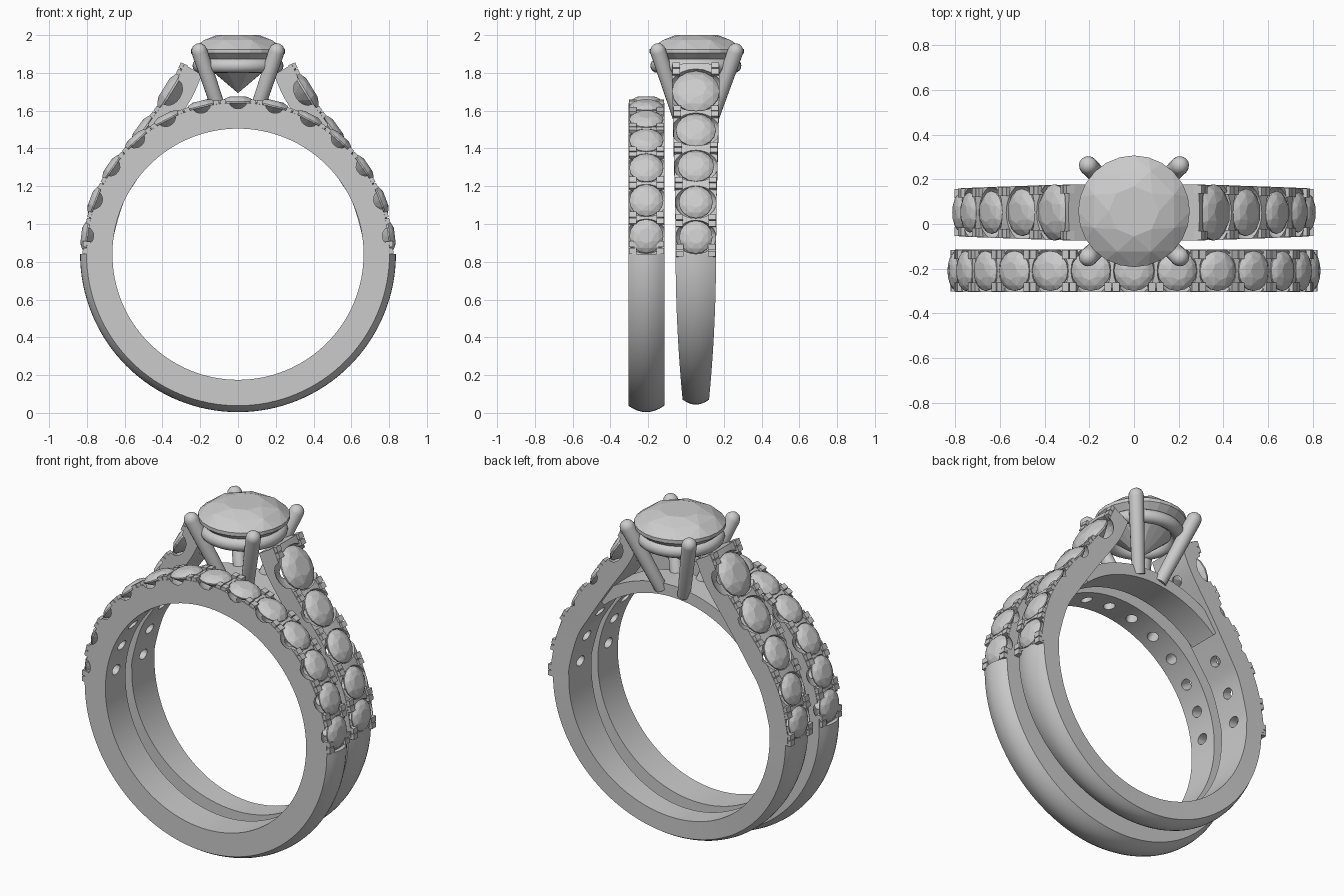
import bpy, bmesh, math
from mathutils import Matrix, Vector

cube = bpy.data.objects.get("Cube")
if cube:
    bpy.data.objects.remove(cube)

metal = bpy.data.materials.new("silver_grey")
metal.use_nodes = True
COLOUR = (0.6, 0.6, 0.6, 1)
metal.diffuse_color = COLOUR
metal.node_tree.nodes["Principled BSDF"].inputs["Base Color"].default_value = COLOUR

CZ = 0.84                 # height of the finger hole centre
BAND_Y, RING_Y = -0.21, 0.052
INNER = 0.665


def finish(name, bm, angle=35):
    bmesh.ops.recalc_face_normals(bm, faces=bm.faces)
    mesh = bpy.data.meshes.new(name)
    bm.to_mesh(mesh)
    bm.free()
    mesh.materials.append(metal)
    ob = bpy.data.objects.new(name, mesh)
    bpy.context.collection.objects.link(ob)
    bpy.ops.object.select_all(action='DESELECT')
    ob.select_set(True)
    bpy.context.view_layer.objects.active = ob
    if angle:
        bpy.ops.object.shade_smooth_by_angle(angle=math.radians(angle))
    return ob


def skin(bm, rings, cap=True):
    """Join equal closed loops of points into a tube."""
    loops = [[bm.verts.new(p) for p in ring] for ring in rings]
    n = len(loops[0])
    for a, b in zip(loops, loops[1:]):
        for i in range(n):
            j = (i + 1) % n
            bm.faces.new((a[i], a[j], b[j], b[i]))
    if cap:
        bm.faces.new(loops[0])
        bm.faces.new(loops[-1])


def section(inner, outer, half, dome, y):
    """Band cross-section with flat sides and a gently domed outside."""
    up = (outer - inner).normalized()
    pts = [(inner.x, y - half, inner.z), (inner.x, y + half, inner.z)]
    for k in range(9):
        t = 1 - k / 4
        p = outer + up * dome * (1 - t * t)
        pts.append((p.x, y + half * t, p.z))
    return pts


def polar(r, deg):
    a = math.radians(deg)
    return Vector((r * math.cos(a), 0, CZ + r * math.sin(a)))


def arc_band(name, start, end, inner, outer, half, dome, y):
    bm = bmesh.new()
    angles = [start + (end - start) * i / 64 for i in range(65)]
    skin(bm, [section(polar(inner, a), polar(outer, a), half(a), dome, y) for a in angles])
    return finish(name, bm)


def frame(p, normal, y):
    """Local z along the normal, local y across the band."""
    z = normal.normalized()
    yv = Vector((0, 1, 0))
    m = Matrix((yv.cross(z), yv, z)).transposed().to_4x4()
    m.translation = Vector((p.x, y, p.z))
    return m


def add_gem(bm, m, r, crown, pavilion, segs=16):
    """Brilliant-cut stone: table, crown facets, girdle, pavilion and culet."""
    part = bmesh.new()
    rings = ((0.45, crown, 8, 0), (0.78, crown * 0.68, 8, 0.5), (1, 0.04 * r, segs, 0),
             (1, -0.04 * r, segs, 0), (0.5, -pavilion * 0.55, 8, 0.5))
    for rr, h, n, off in rings:
        for i in range(n):
            a = (i + off) * math.tau / n
            part.verts.new((r * rr * math.cos(a), r * rr * math.sin(a), h))
    part.verts.new((0, 0, -pavilion))
    bmesh.ops.convex_hull(part, input=part.verts)
    bmesh.ops.transform(part, matrix=m, verts=part.verts)
    tmp = bpy.data.meshes.new("tmp")
    part.to_mesh(tmp)
    part.free()
    bm.from_mesh(tmp)
    bpy.data.meshes.remove(tmp)


def add_seat(bm, m, r):
    """Stone seat: bowl wider across the band, with a drill hole below."""
    prof = [(0.03, -0.3)]
    prof += [(r * math.cos(a), -0.75 * r * math.sin(a))
             for a in (math.radians(d) for d in (70, 56, 42, 28, 14, 0))]
    prof += [(r, 0.08)]
    prof.insert(1, (0.03, prof[1][1] - 0.01))
    skin(bm, [[m @ Vector((q * math.cos(i * math.tau / 24),
                           q * 1.2 * math.sin(i * math.tau / 24), h))
               for i in range(24)] for q, h in prof])


def carve(ob, seats):
    """Cut the seats out of a band and keep the plain mesh."""
    cutter = finish("seat_cutter", seats, 0)
    cutter.hide_render = True
    mod = ob.modifiers.new("seats", 'BOOLEAN')
    mod.object, mod.solver, mod.use_self = cutter, 'EXACT', True
    bpy.context.view_layer.update()
    mesh = bpy.data.meshes.new_from_object(
        ob.evaluated_get(bpy.context.evaluated_depsgraph_get()))
    ob.modifiers.clear()
    ob.data = mesh
    bpy.data.objects.remove(cutter)
    bpy.ops.object.select_all(action='DESELECT')
    ob.select_set(True)
    bpy.context.view_layer.objects.active = ob
    bpy.ops.object.shade_smooth_by_angle(angle=math.radians(35))


def add_claws(bm, m, half):
    """Pair of small setting blocks on the two edges between stones."""
    for s in (-1, 1):
        for t in (-0.018, 0.018):
            box = Matrix.Translation((t, s * (half - 0.022), 0)) @ Matrix.Diagonal((0.031, 0.04, 0.04, 1))
            bmesh.ops.create_cube(bm, size=1, matrix=m @ box)


# Straight band: domed lower half, stone-set upper half
arc_band("wedding_band_lower", 180, 360, INNER, 0.802, lambda a: 0.095, 0.034, BAND_Y)
upper = arc_band("wedding_band_upper", 0, 180, INNER, 0.802, lambda a: 0.095, 0.01, BAND_Y)
gems, seats, claws = bmesh.new(), bmesh.new(), bmesh.new()
STEP = 13.87
for i in range(-6, 7):
    a = 90 + i * STEP
    m = frame(polar(0.805, a), polar(1, a) - polar(0, a), BAND_Y)
    add_gem(gems, m, 0.09, 0.031, 0.065)
    add_seat(seats, m, 0.092)
for i in range(-7, 7):
    a = min(max(90 + (i + 0.5) * STEP, 2.5), 177.5)
    add_claws(claws, frame(polar(0.802, a), polar(1, a) - polar(0, a), BAND_Y), 0.095)
carve(upper, seats)
finish("wedding_band_stones", gems, 0)
finish("wedding_band_claws", claws, 0)

# Solitaire ring: tapered lower half and plain arch under the head
arc_band("solitaire_lower", 180, 360, INNER, 0.77,
         lambda a: 0.07 + 0.037 * math.cos(math.radians(a)) ** 2, 0.026, RING_Y)
arc_band("solitaire_arch", 48, 132, INNER, 0.735, lambda a: 0.09, 0.0, RING_Y)

# Shoulder stations: outer x, z, inner x, z, half width
ROWS = [Vector(r) for r in (
    (0.785, 0.84, 0.665, 0.84, 0.107), (0.778, 0.93, 0.66, 0.925, 0.108),
    (0.735, 1.115, 0.605, 1.115, 0.11), (0.637, 1.305, 0.525, 1.25, 0.114),
    (0.5, 1.495, 0.40, 1.44, 0.119), (0.355, 1.70, 0.255, 1.65, 0.124),
    (0.285, 1.845, 0.19, 1.79, 0.126))]
RADII = (0.088, 0.09, 0.096, 0.106, 0.126)


def station(u):
    """Smooth curve through the shoulder stations."""
    i = min(int(u), len(ROWS) - 2)
    t = u - i
    p1, p2 = ROWS[i], ROWS[i + 1]
    p0 = ROWS[i - 1] if i else p1 * 2 - p2
    p3 = ROWS[i + 2] if i + 2 < len(ROWS) else p2 * 2 - p1
    return 0.5 * (p1 * 2 + (p2 - p0) * t + (p0 * 2 - p1 * 5 + p2 * 4 - p3) * t * t
                  + (p1 * 3 - p0 - p2 * 3 + p3) * t ** 3)


def shoulder_frame(u, side):
    s = station(u)
    d = station(min(u + 0.05, 6)) - station(max(u - 0.05, 0))
    return frame(Vector((side * s[0], 0, s[1])), Vector((side * d[1], 0, -d[0])), RING_Y)


gems, claws = bmesh.new(), bmesh.new()
for side, label in ((1, "left"), (-1, "right")):
    body, seats = bmesh.new(), bmesh.new()
    rings = []
    for k in range(49):
        s = station(k / 8)
        rings.append(section(Vector((side * s[2], 0, s[3])), Vector((side * s[0], 0, s[1])),
                             s[4], 0.01, RING_Y))
    skin(body, rings)
    shoulder = finish(label + "_shoulder", body)
    for i, r in enumerate(RADII, 1):
        m = shoulder_frame(i, side)
        add_gem(gems, m, r, r * 0.34, r * 0.68)
        add_seat(seats, m, r * 1.02)
    carve(shoulder, seats)
    for u in (0.25, 1.5, 2.5, 3.48, 4.44, 5.8):
        add_claws(claws, shoulder_frame(u, side), station(u)[4])
finish("shoulder_stones", gems, 0)
finish("shoulder_claws", claws, 0)

# Centre stone
bm = bmesh.new()
add_gem(bm, Matrix.Translation((0, RING_Y + 0.005, 1.915)), 0.25, 0.085, 0.222, 24)
finish("centre_stone", bm, 0)

# Gallery ring below the stone
bm = bmesh.new()
rings = []
for i in range(49):
    a = i * math.tau / 48
    rings.append([((0.203 + 0.038 * math.cos(b)) * math.cos(a),
                   RING_Y + (0.203 + 0.038 * math.cos(b)) * math.sin(a),
                   1.838 + 0.038 * math.sin(b)) for b in (j * math.tau / 16 for j in range(16))])
skin(bm, rings, cap=False)
bmesh.ops.remove_doubles(bm, verts=bm.verts, dist=0.0005)
finish("gallery_ring", bm, 60)

# Four splayed prongs with rounded tips
bm = bmesh.new()
for sx in (-1, 1):
    for sy in (-1, 1):
        foot = Vector((sx * 0.075, RING_Y + sy * 0.075, 1.53))
        tip = Vector((sx * 0.205, RING_Y + 0.005 + sy * 0.205, 1.915))
        axis = tip - foot
        turn = axis.to_track_quat('Z', 'Y')
        prof = [(0.036, 0), (0.042, axis.length)]
        prof += [(0.042 * math.cos(math.radians(d)), axis.length + 0.042 * math.sin(math.radians(d)))
                 for d in (25, 50, 75)]
        skin(bm, [[foot + turn @ Vector((q * math.cos(j * math.tau / 16), q * math.sin(j * math.tau / 16), h))
                   for j in range(16)] for q, h in prof])
finish("prongs", bm, 50)
